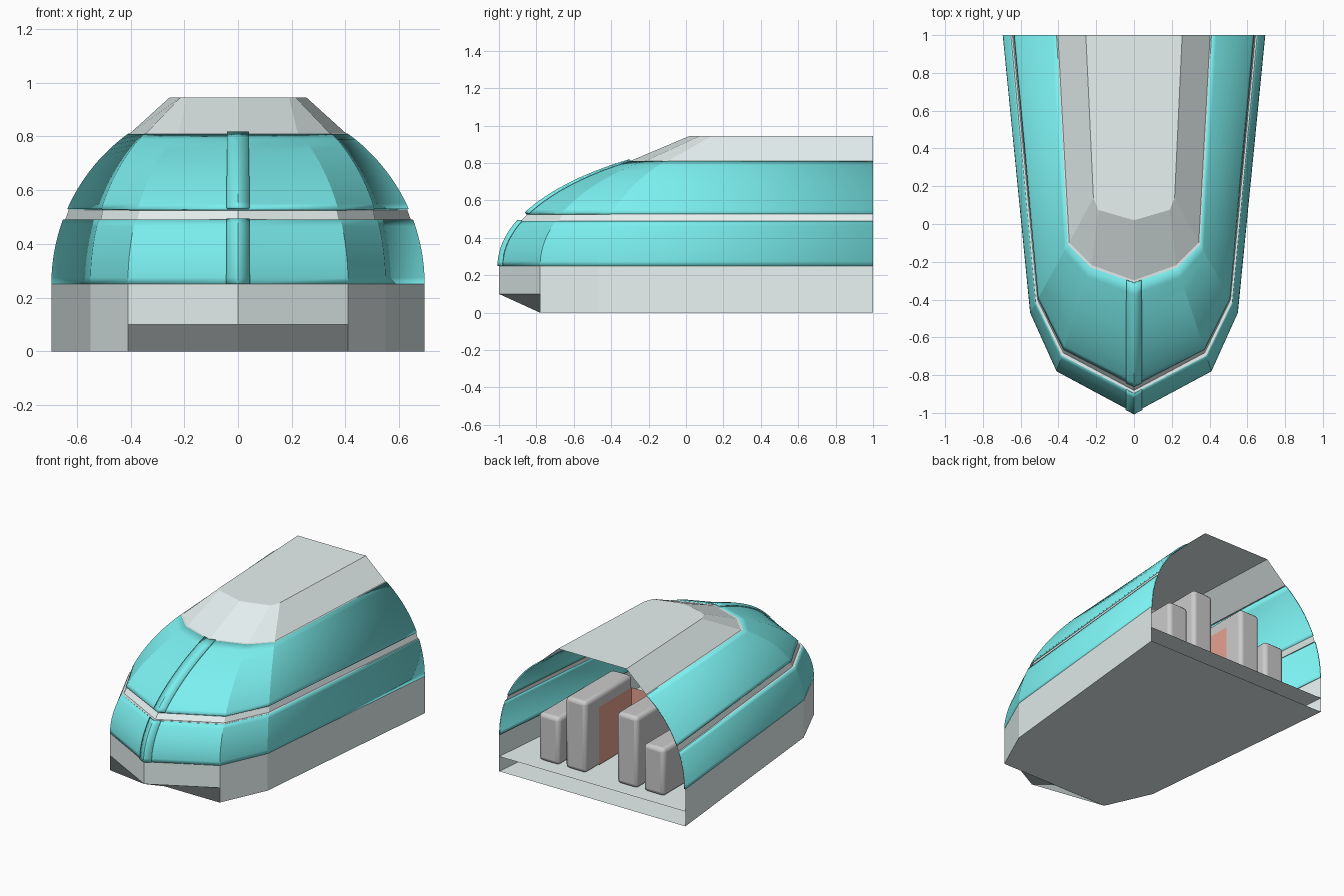
import bpy, math

if "Cube" in bpy.data.objects:
    bpy.data.objects.remove(bpy.data.objects["Cube"])

def material(name, rgb):
    m = bpy.data.materials.new(name)
    m.diffuse_color = (*rgb, 1)
    m.use_nodes = True
    m.node_tree.nodes["Principled BSDF"].inputs["Base Color"].default_value = m.diffuse_color
    return m

PALE = material("pale_panel", (0.80, 0.88, 0.88))
TEAL = material("teal_glass", (0.20, 0.87, 0.87))
RED = material("red_panel", (0.80, 0.36, 0.28))

# half outlines in plan: nose, front corner, side corner, rear end
BASE = [(0, -1), (0.41, -0.78), (0.55, -0.47), (0.695, 1)]
EAVE = [(0, -0.31), (0.23, -0.23), (0.35, -0.11), (0.41, 1)]
ROOF = [(0, 0.02), (0.19, 0.075), (0.215, 0.14), (0.255, 1)]
Z0, Z1, RADIUS = 0.25, 0.81, 0.694

def blend(z):
    c = lambda h: 1 - math.sqrt(1 - ((h - Z0) / RADIUS) ** 2)
    return c(z) / c(Z1)

def half_outline(z):
    t = blend(z)
    return [(a[0] + (b[0] - a[0]) * t, a[1] + (b[1] - a[1]) * t)
            for a, b in zip(BASE, EAVE)]

def ring(half, z, inset=0):
    pts = []
    for i, (x, y) in enumerate(half):
        x = max(0, x - inset * (0.6 if i else 0))
        pts.append((x, y + (inset if i < 3 else 0), z))
    return [(-x, y, z) for x, y, z in pts[:0:-1]] + pts

def make(name, verts, faces, mat, smooth=False, thick=0, offset=-1):
    me = bpy.data.meshes.new(name)
    me.from_pydata(verts, [], faces)
    me.materials.append(mat)
    ob = bpy.data.objects.new(name, me)
    bpy.context.collection.objects.link(ob)
    if smooth:
        bpy.context.view_layer.objects.active = ob
        bpy.ops.object.select_all(action='DESELECT')
        ob.select_set(True)
        bpy.ops.object.shade_smooth_by_angle(angle=math.radians(14))
    if thick:
        s = ob.modifiers.new("thickness", 'SOLIDIFY')
        s.thickness, s.offset = thick, offset
    return ob

def loft(name, rings, mat, caps=(), **kw):
    n = len(rings[0])
    verts = [p for r in rings for p in r]
    faces = [(k * n + i, k * n + i + 1, (k + 1) * n + i + 1, (k + 1) * n + i)
             for k in range(len(rings) - 1) for i in range(n - 1)]
    for k in caps:
        f = list(range(k * n, (k + 1) * n))
        faces.append(f[::-1] if k == 0 else f)
    return make(name, verts, faces, mat, **kw)

def steps(a, b, n):
    return [a + (b - a) * i / n for i in range(n + 1)]

# lower hull with undercut nose, plus cabin floor
keel = [(0, -0.78)] + BASE[1:]
loft("hull", [ring(keel, 0), ring(BASE, 0.1), ring(BASE, Z0)], PALE, caps=(0,))
make("cabin_floor", ring(BASE, 0.1), [range(7)], PALE)

# curved glazing, two tiers
for name, a, b, n in (("lower_glass", Z0, 0.49, 10), ("upper_glass", 0.53, Z1, 14)):
    loft(name, [ring(half_outline(z), z) for z in steps(a, b, n)], TEAL,
         smooth=True, thick=0.008)

# recessed band between the tiers
loft("waist_band", [ring(half_outline(0.49), 0.491), ring(half_outline(0.49), 0.491, 0.015),
                    ring(half_outline(0.53), 0.531, 0.012), ring(half_outline(0.53), 0.531)], PALE)

# flat-panelled roof with a small ledge at the eave
loft("roof", [ring(EAVE, Z1), ring(EAVE, Z1 + 0.001, 0.012), ring(ROOF, 0.945)],
     PALE, caps=(2,))

# raised centre strip down the nose
for name, a, b, n in (("lower_nose_strip", Z0, 0.49, 10), ("upper_nose_strip", 0.53, Z1, 14)):
    rings = []
    for z in steps(a, b, n):
        h = half_outline(z)
        y0 = h[0][1]
        ys = y0 + (h[1][1] - y0) * 0.04 / h[1][0]
        rings.append([(-0.04, ys, z), (0, y0, z), (0.04, ys, z)])
    loft(name, rings, TEAL, smooth=True, thick=0.008, offset=1)

# cabinets in the rear opening
def cabinet(name, x, top):
    bpy.ops.mesh.primitive_cube_add(size=1, location=(x, 0.655, (0.1 + top) / 2))
    ob = bpy.context.object
    ob.name = name
    ob.scale = (0.155, 0.5, top - 0.1)
    bpy.ops.object.transform_apply(location=False, scale=True)
    b = ob.modifiers.new("bevel", 'BEVEL')
    b.width, b.segments = 0.025, 3
    bpy.ops.object.shade_smooth_by_angle(angle=math.radians(40))

for side, s in (("left", -1), ("right", 1)):
    cabinet("inner_cabinet_" + side, s * 0.192, 0.58)
    cabinet("outer_cabinet_" + side, s * 0.392, 0.42)

# red lining of the aisle between the cabinets
w, r, f = 0.112, 0.77, 0.42
plan = [(-w, r), (-w, f), (w, f), (w, r)]
loft("aisle_lining", [[(x, y, z) for x, y in plan] for z in (0.11, 0.5)], RED)
